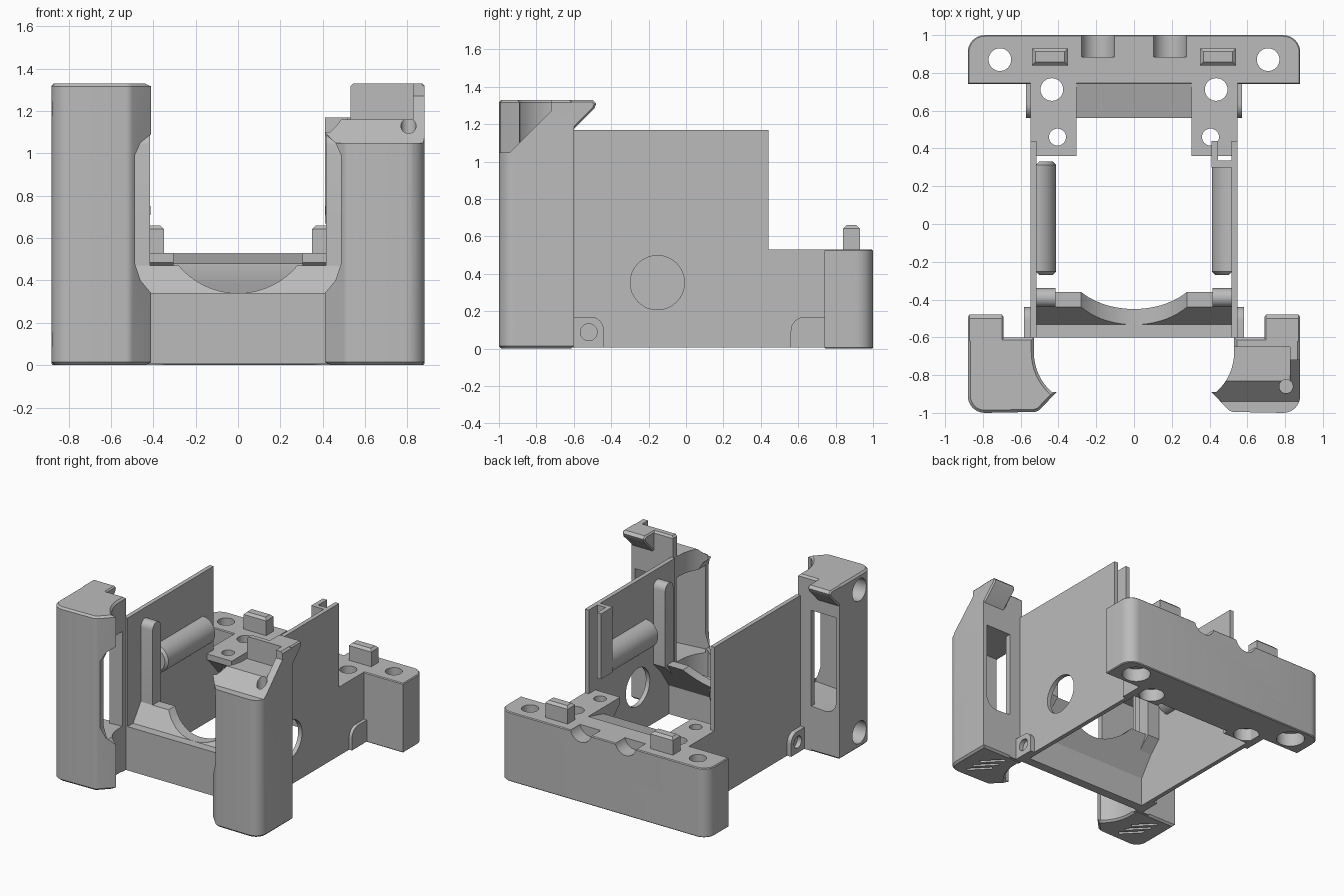
import bpy, bmesh, math
from mathutils import Matrix

if "Cube" in bpy.data.objects:
    bpy.data.objects.remove(bpy.data.objects["Cube"])

grey = bpy.data.materials.new("plain_grey")
grey.use_nodes = True
tone = (0.5, 0.5, 0.5, 1)
grey.diffuse_color = tone
grey.node_tree.nodes["Principled BSDF"].inputs["Base Color"].default_value = tone


def finish(name, bm):
    bmesh.ops.recalc_face_normals(bm, faces=bm.faces)
    mesh = bpy.data.meshes.new(name)
    bm.to_mesh(mesh)
    bm.free()
    mesh.materials.append(grey)
    obj = bpy.data.objects.new(name, mesh)
    bpy.context.collection.objects.link(obj)
    return obj


def prism(name, points, axis, lo, hi, bevel=0):
    """Extrude a 2D profile along an axis; bevel softens the end caps."""
    place = {"x": lambda p, t: (t, p[0], p[1]),
             "y": lambda p, t: (p[0], t, p[1]),
             "z": lambda p, t: (p[0], p[1], t)}[axis]
    bm = bmesh.new()
    a = [bm.verts.new(place(p, lo)) for p in points]
    b = [bm.verts.new(place(p, hi)) for p in points]
    caps = [bm.faces.new(a), bm.faces.new(b)]
    n = len(points)
    for i in range(n):
        j = (i + 1) % n
        bm.faces.new((a[i], a[j], b[j], b[i]))
    bmesh.ops.recalc_face_normals(bm, faces=bm.faces)
    if bevel:
        edges = list({e for f in caps for e in f.edges})
        bmesh.ops.bevel(bm, geom=edges, offset=bevel, segments=1, affect="EDGES")
    return finish(name, bm)


def box(name, x, y, z, bevel=0):
    lo, hi = sorted(x)
    return prism(name, [(lo, y[0]), (hi, y[0]), (hi, y[1]), (lo, y[1])], "z", *z, bevel)


def arc(cx, cy, r, start, end, steps=8):
    return [(cx + r * math.cos(math.radians(start + (end - start) * i / steps)),
             cy + r * math.sin(math.radians(start + (end - start) * i / steps)))
            for i in range(steps + 1)]


def rod(name, centre, r, axis, lo, hi):
    return prism(name, arc(*centre, r, 0, 360, 32)[:-1], axis, lo, hi)


def flip(points, s):
    return [(s * x, y) for x, y in points]


def carve(obj, cutters):
    for c in cutters:
        c.hide_render = True
        mod = obj.modifiers.new("cut", "BOOLEAN")
        mod.operation, mod.solver, mod.object = "DIFFERENCE", "EXACT", c
    bpy.context.view_layer.update()
    deps = bpy.context.evaluated_depsgraph_get()
    mesh = bpy.data.meshes.new_from_object(obj.evaluated_get(deps))
    obj.modifiers.clear()
    obj.data = mesh
    for c in cutters:
        bpy.data.objects.remove(c)


# Front corner posts: rounded outside, hollow scoop inside
post_plan = ([(0.53, -0.6), (0.88, -0.6)] + arc(0.79, -0.91, 0.09, 0, -90)
             + arc(0.53, -0.95, 0.045, -90, -135, 3) + [(0.41, -0.89)]
             + arc(0.25, -0.68, 0.28, -48, 0))
for s, side in ((1, "left"), (-1, "right")):
    post = prism(side + "_post", flip(post_plan, s), "z", 0, 1.33, 0.014)
    slot = [(0.3, 0.3), (0.41, 0.34), (0.46, 0.4), (0.487, 0.48),
            (0.487, 0.99), (0.46, 1.05), (0.41, 1.09), (0.3, 1.1)]
    window_top = 1.0 if s > 0 else 1.08
    window = ([(0.45, window_top), (0.45, 0.36)] + arc(0.76, 0.43, 0.09, -90, 0)
              + [(0.85, window_top)])
    cutters = [prism("slot_cutter", flip(slot, s), "y", -1.1, -0.5),
               prism("window_cutter", flip(window, s), "y", -0.93, -0.55)]
    # Slanted grip grooves under the foot
    for i in range(3):
        g = box("groove_cutter", (-0.09, 0.09), (-0.012, 0.012), (-0.02, 0.02))
        g.matrix_world = (Matrix.Translation((s * 0.7, -0.86 + 0.07 * i, 0))
                          @ Matrix.Rotation(-0.8, 4, "Z"))
        cutters.append(g)
    if s > 0:
        # Stepped ramp and sloping end cheek at the top of the shorter post
        cutters += [
            prism("ramp_cutter", [(-1.1, 1.05), (-0.94, 1.05), (-0.83, 1.16),
                                  (-0.65, 1.16), (-0.65, 1.4), (-1.1, 1.4)], "x", 0.3, 0.825),
            prism("cheek_cutter", [(-1.1, 1.05), (-0.94, 1.05), (-0.72, 1.27),
                                   (-0.72, 1.4), (-1.1, 1.4)], "x", 0.82, 1),
            rod("pin_cutter", (0.805, -0.86), 0.036, "z", 1.02, 1.4)]
    else:
        cutters += [rod("screw_cutter", (-0.84, z), 0.085, "x", -1, -0.7)
                    for z in (0.12, 1.21)]
    carve(post, cutters)
    box(side + "_post_flange", (s * 0.53, s * 0.64), (-0.64, -0.6), (0.005, 1.17))
    prism(side + "_post_lip", [(-0.62, 1.15), (-0.6, 1.175), (-0.49, 1.285),
                               (-0.48, 1.31), (-0.5, 1.33), (-0.62, 1.33)],
          "x", *sorted((s * 0.69, s * 0.88)), 0.01)

    # Side wall with a low rear section
    wall = prism(side + "_wall", [(-0.6, 0.005), (0.76, 0.005), (0.76, 0.53), (0.44, 0.53),
                                  (0.44, 1.17), (-0.6, 1.17)],
                 "x", *sorted((s * 0.515, s * 0.548)))
    if s > 0:
        carve(wall, [rod("port_cutter", (-0.153, 0.353), 0.145, "x", 0.4, 0.7)])
    # Half-round rail and upright bar inside the wall
    rail = arc(0.52, 0.73, 0.108, 90, 270, 16)
    prism(side + "_wall_rail", flip(rail, s), "y", -0.27, 0.33, 0.018)
    bar = [(-0.44, 0.36), (-0.34, 0.46)] + arc(-0.39, 1.04, 0.05, 0, 180)
    prism(side + "_upright_bar", bar, "x", *sorted((s * 0.415, s * 0.53)))

    # Screw ears along the bottom of the wall
    ear = [(-0.6, 0.005), (-0.44, 0.005)] + arc(-0.51, 0.1, 0.07, 0, 90) + [(-0.6, 0.17)]
    front_ear = prism(side + "_front_ear", ear, "x", *sorted((s * 0.53, s * 0.582)))
    carve(front_ear, [rod("ear_cutter", (-0.52, 0.088), 0.045, "x", -1, 1)])
    ear = [(0.75, 0.005), (0.75, 0.17)] + arc(0.635, 0.095, 0.075, 90, 180) + [(0.56, 0.005)]
    prism(side + "_rear_ear", ear, "x", *sorted((s * 0.53, s * 0.572)))

    # Rear shelf with sloped underside and screw holes
    shelf = prism(side + "_shelf", [(0.75, 0.005), (0.75, 0.53), (0.36, 0.53), (0.36, 0.485),
                                    (0.39, 0.46), (0.62, 0.2), (0.62, 0.005)],
                  "x", *sorted((s * 0.305, s * 0.53)))
    carve(shelf, [rod("hole_cutter", (s * 0.435, 0.712), 0.06, "z", -0.1, 0.7),
                  rod("bore_cutter", (s * 0.435, 0.712), 0.09, "z", -0.1, 0.1),
                  rod("hole_cutter", (s * 0.405, 0.46), 0.045, "z", -0.1, 0.7)])

    # Locating peg on the rear block
    box(side + "_peg", (s * 0.35, s * 0.54), (0.84, 0.93), (0.5, 0.66), 0.018)

# Small cable channel on one wall
box("channel_web", (0.41, 0.53), (0.3, 0.335), (0.67, 1.17))
box("channel_lip", (0.41, 0.445), (0.32, 0.44), (0.67, 1.17))

# Rear block with rounded back corners, holes and scallops
half = [(0.88, 0.74)] + arc(0.79, 0.91, 0.09, 0, 90)
block = prism("rear_block", half + flip(half, -1)[::-1], "z", 0, 0.53, 0.006)
cuts = []
for s in (1, -1):
    cuts += [rod("hole_cutter", (s * 0.71, 0.87), 0.06, "z", -0.1, 0.7),
             rod("bore_cutter", (s * 0.71, 0.87), 0.1, "z", -0.1, 0.1),
             rod("hole_cutter", (s * 0.435, 0.712), 0.06, "z", -0.1, 0.7),
             rod("bore_cutter", (s * 0.435, 0.712), 0.09, "z", -0.1, 0.1),
             rod("scallop_cutter", (s * 0.19, 0.55), 0.09, "y", 0.885, 1.1)]
carve(block, cuts)
prism("rear_ramp", [(0.75, 0.005), (0.75, 0.528), (0.56, 0.48), (0.56, 0.38),
                    (0.66, 0.2), (0.66, 0.005)], "x", -0.31, 0.31)

# Front cross wall and slanted cradle with a round cutout
box("front_cross_wall", (-0.54, 0.54), (-0.6, -0.53), (0.005, 0.34))
cradle = prism("front_cradle", [(-0.54, 0.33), (-0.44, 0.47), (-0.36, 0.47),
                                (-0.45, 0.34), (-0.54, 0.21)], "x", -0.52, 0.52)
carve(cradle, [prism("cradle_cutter", arc(0, 0.706, 0.366, 0, 360, 64)[:-1], "y", -0.7, -0.2)])

# Smooth the round surfaces, keep the edges crisp
bpy.ops.object.select_all(action="DESELECT")
for o in bpy.context.collection.objects:
    if o.type == "MESH" and grey.name in o.data.materials:
        o.select_set(True)
        bpy.context.view_layer.objects.active = o
bpy.ops.object.shade_smooth_by_angle(angle=math.radians(30))
